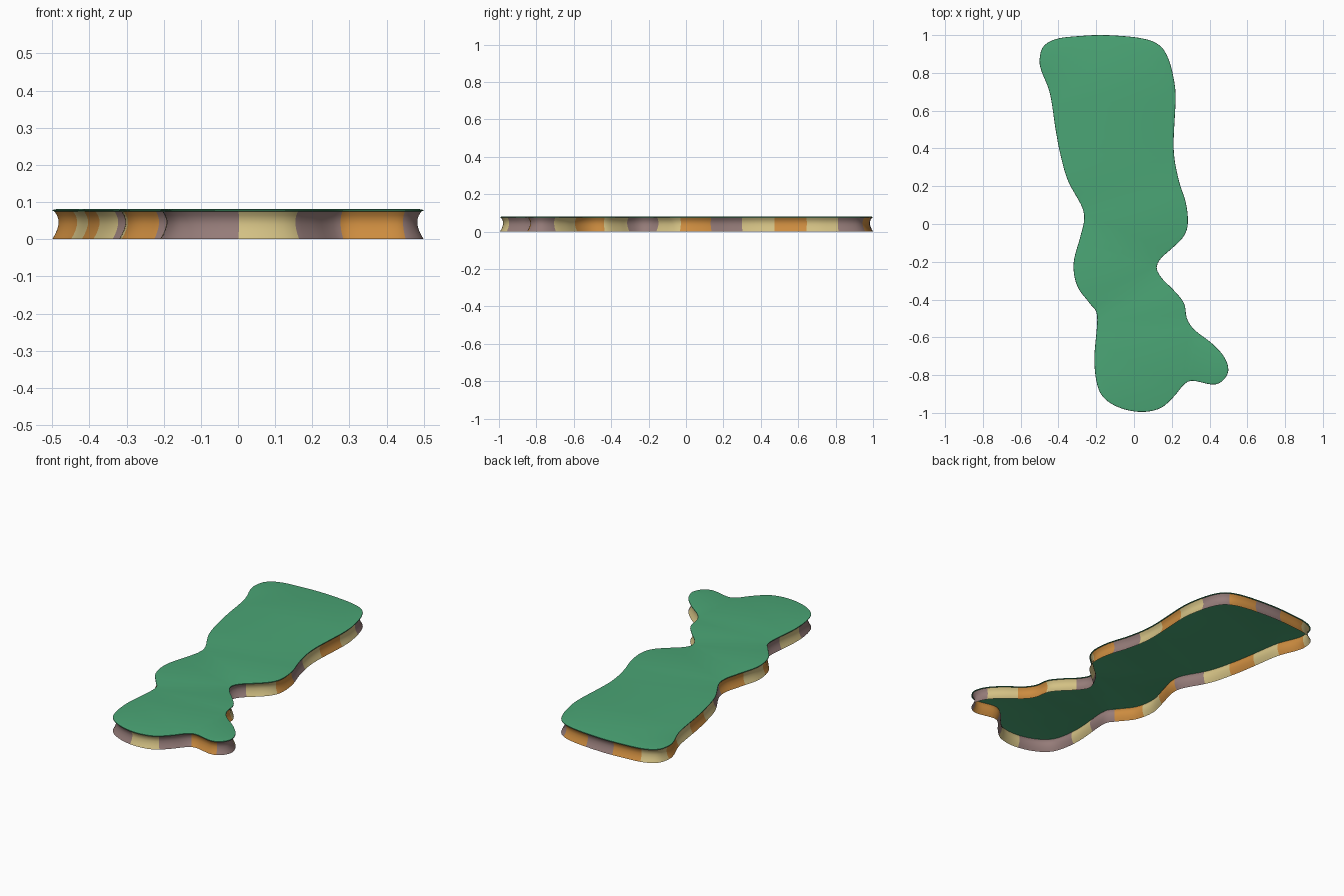
import bpy, bmesh
from mathutils import Vector

if "Cube" in bpy.data.objects:
    bpy.data.objects.remove(bpy.data.objects["Cube"])

# Plan outline control points, counter-clockwise from the front left
CTRL = [(-.155,-.925),(-.07,-.975),(.04,-.995),(.14,-.975),(.21,-.915),(.265,-.85),(.31,-.83),
        (.42,-.85),(.475,-.825),(.5,-.77),(.475,-.7),(.41,-.63),(.32,-.56),(.28,-.5),(.265,-.42),
        (.21,-.35),(.15,-.29),(.12,-.235),(.14,-.185),(.2,-.13),(.26,-.07),(.285,0),(.275,.11),
        (.235,.24),(.21,.4),(.22,.66),(.21,.77),(.18,.88),(.13,.95),(.03,.985),(-.15,1),
        (-.29,.995),(-.41,.98),(-.48,.94),(-.5,.87),(-.49,.81),(-.445,.69),(-.415,.5),(-.39,.37),
        (-.35,.23),(-.275,.09),(-.265,.015),(-.285,-.07),(-.32,-.21),(-.3,-.33),(-.235,-.42),
        (-.195,-.49),(-.21,-.71),(-.195,-.85)]
PER_BLOCK = 8
# Block colours in order: m mauve, c cream, o orange
BLOCKS = "mcmomcocmcomcoc" + "mom" + "ocococmocomcmc"[:13]


def smooth_loop(points, count):
    """Closed Catmull-Rom curve resampled at equal arc lengths."""
    p = [Vector(q) for q in points]
    n, fine = len(p), []
    for i in range(n):
        a, b, c, d = p[i - 1], p[i], p[(i + 1) % n], p[(i + 2) % n]
        for k in range(12):
            t = k / 12
            fine.append(.5 * (2*b + (c-a)*t + (2*a-5*b+4*c-d)*t*t + (3*b-a-3*c+d)*t**3))
    fine.append(fine[0])
    dist = [0]
    for a, b in zip(fine, fine[1:]):
        dist.append(dist[-1] + (b - a).length)
    out, j = [], 0
    for i in range(count):
        s = dist[-1] * i / count
        while dist[j + 1] < s:
            j += 1
        out.append(fine[j].lerp(fine[j + 1], (s - dist[j]) / (dist[j + 1] - dist[j])))
    return out


LOOP = smooth_loop(CTRL, len(BLOCKS) * PER_BLOCK)
N = len(LOOP)


def ring(bm, inset, z):
    verts = []
    for i, p in enumerate(LOOP):
        t = (LOOP[(i + 1) % N] - LOOP[i - 1]).normalized()
        verts.append(bm.verts.new((p.x - t.y * inset, p.y + t.x * inset, z)))
    return verts


def skin(bm, rings, mats=None):
    for a, b in zip(rings, rings[1:]):
        for i in range(N):
            j = (i + 1) % N
            f = bm.faces.new((a[i], a[j], b[j], b[i]))
            if mats:
                f.material_index = mats[i // PER_BLOCK]


def finish(name, bm, colours):
    me = bpy.data.meshes.new(name)
    bm.to_mesh(me)
    bm.free()
    for label, col in colours:
        m = bpy.data.materials.new(label)
        m.diffuse_color = (*col, 1)
        m.use_nodes = True
        m.node_tree.nodes["Principled BSDF"].inputs["Base Color"].default_value = m.diffuse_color
        me.materials.append(m)
    ob = bpy.data.objects.new(name, me)
    bpy.context.collection.objects.link(ob)
    bpy.context.view_layer.objects.active = ob
    ob.select_set(True)
    bpy.ops.object.shade_smooth_by_angle(angle=.6)
    ob.select_set(False)


# Concave striped side wall, open underneath
bm = bmesh.new()
wall = [(0, 0), (.007, .012), (.013, .025), (.017, .04), (.017, .052), (.013, .064), (.006, .075)]
skin(bm, [ring(bm, d, z) for d, z in wall], ["mco".index(c) for c in BLOCKS])
finish("striped_wall", bm, [("mauve", (.30, .20, .19)), ("cream", (.65, .53, .23)),
                            ("orange", (.60, .26, .05))])

# Green top sheet with a small rounded lip
bm = bmesh.new()
rings = [ring(bm, d, z) for d, z in [(.006, .075), (0, .076), (.001, .079), (.012, .081)]]
skin(bm, rings)
bm.faces.new(rings[-1])
bmesh.ops.triangulate(bm, faces=[f for f in bm.faces if len(f.verts) > 4])
finish("green_top", bm, [("green", (.07, .38, .18))])
